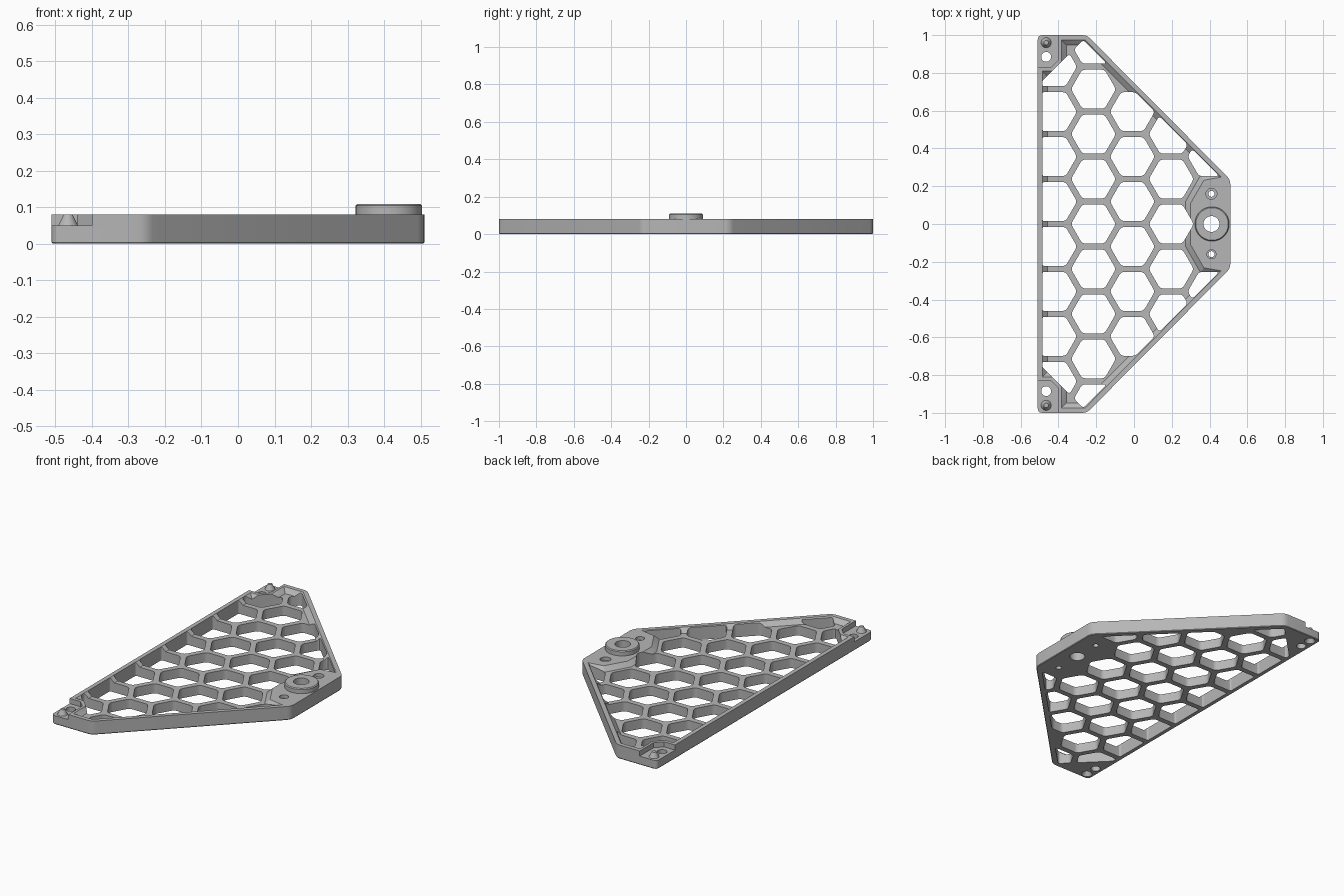
import bpy, bmesh, math
from mathutils import Vector

cube = bpy.data.objects.get("Cube")
if cube:
    bpy.data.objects.remove(cube, do_unlink=True)

grey = bpy.data.materials.new("light grey plastic")
grey.use_nodes = True
colour = (0.47, 0.47, 0.47, 1)
grey.diffuse_color = colour
grey.node_tree.nodes["Principled BSDF"].inputs["Base Color"].default_value = colour

HEIGHT, FLOOR, TAB = 0.08, 0.056, 0.05
PITCH = 0.238


def inset(poly, d):
    """Move every edge of a counter-clockwise polygon inward by d."""
    out = []
    for i, p in enumerate(poly):
        a = (p - poly[i - 1]).normalized()
        b = (poly[(i + 1) % len(poly)] - p).normalized()
        n1, n2 = Vector((-a.y, a.x)), Vector((-b.y, b.x))
        out.append(p + d * (n1 + n2) / (1 + n1.dot(n2)))
    return out


def rounded(poly, r, steps=4):
    """Replace each corner with a short curve."""
    out = []
    for i, p in enumerate(poly):
        a, b = poly[i - 1] - p, poly[(i + 1) % len(poly)] - p
        t = min(r, 0.45 * a.length, 0.45 * b.length)
        a, b = p + a.normalized() * t, p + b.normalized() * t
        for s in range(steps + 1):
            u = s / steps
            out.append(a * (1 - u) ** 2 + p * 2 * u * (1 - u) + b * u * u)
    return out


def clip(poly, nx, ny, limit):
    """Keep the part of a convex polygon where nx*x + ny*y < limit."""
    out = []
    for i, q in enumerate(poly):
        p = poly[i - 1]
        dp, dq = nx * p.x + ny * p.y - limit, nx * q.x + ny * q.y - limit
        if dp * dq < 0:
            out.append(p.lerp(q, dp / (dp - dq)))
        if dq <= 0:
            out.append(q)
    return out


def area(poly):
    return sum(poly[i - 1].cross(p) for i, p in enumerate(poly)) / 2


def circle(x, y, r, n=32):
    return [Vector((x + r * math.cos(math.tau * i / n), y + r * math.sin(math.tau * i / n)))
            for i in range(n)]


def loft(bm, rings):
    """Closed solid through a list of (polygon, z) rings."""
    loops = [[bm.verts.new((p.x, p.y, z)) for p in poly] for poly, z in rings]
    bm.faces.new(loops[0][::-1])
    bm.faces.new(loops[-1])
    for low, high in zip(loops, loops[1:]):
        for i in range(len(low)):
            bm.faces.new((low[i - 1], low[i], high[i], high[i - 1]))


def make(name, solids):
    bm = bmesh.new()
    for rings in solids:
        loft(bm, rings)
    bmesh.ops.recalc_face_normals(bm, faces=bm.faces)
    mesh = bpy.data.meshes.new(name)
    bm.to_mesh(mesh)
    bm.free()
    mesh.materials.append(grey)
    ob = bpy.data.objects.new(name, mesh)
    bpy.context.collection.objects.link(ob)
    return ob


def cut(target, name, solids):
    cutter = make(name, solids)
    cutter.hide_render = True
    mod = target.modifiers.new(name, 'BOOLEAN')
    mod.operation, mod.solver, mod.object = 'DIFFERENCE', 'EXACT', cutter
    bpy.context.view_layer.objects.active = target
    bpy.ops.object.modifier_apply(modifier=name)
    bpy.data.objects.remove(cutter, do_unlink=True)


def mirrored(half):
    """Complete a clockwise upper half outline and return it counter-clockwise."""
    up = [Vector(p) for p in half]
    return up[::-1] + [Vector((p.x, -p.y)) for p in up]


def drill(x, y, r, z0=-0.02, z1=0.15):
    return [(circle(x, y, r), z0), (circle(x, y, r), z1)]


# Plate with a rounded six-sided outline
outline = rounded(mirrored([(-0.51, 1), (-0.25, 1), (0.51, 0.235)]), 0.025)
plate = make("frame_plate", [[(inset(outline, 0.003), 0), (outline, 0.004), (outline, HEIGHT)]])

# Lowered web with sloped sides, leaving the rim, hub and corner walls high
recess = mirrored([(-0.485, 0.81), (-0.43, 0.81), (-0.385, 0.86), (-0.385, 0.975),
                   (-0.26, 0.975), (0.462, 0.248), (0.37, 0.232), (0.3, 0.11)])
cut(plate, "web_recess", [[(inset(recess, 0.028), FLOOR), (recess, HEIGHT), (recess, 0.12)]])

# Corner tabs stepped down from the rim
tabs = []
for s in (1, -1):
    tab = [Vector((x, s * y)) for x, y in
           ((-0.6, 0.83), (-0.44, 0.83), (-0.4, 0.87), (-0.4, 1.1), (-0.6, 1.1))]
    tabs.append([(tab, TAB), (tab, 0.12)])
cut(plate, "tab_steps", tabs)

# Honeycomb pockets trimmed to the rim, hub and tabs
pockets = []
for col in range(5):
    cx = -0.421 + col * PITCH * math.sqrt(3) / 2
    for row in range(-4, 5):
        cy = (row + (0 if col % 2 else 0.5)) * PITCH
        if col == 4 and abs(cy) < PITCH:
            continue
        hexagon = circle(cx, cy, 0.119, 6)
        limits = [(-1, 0, 0.485)]
        for s in (1, -1):
            limits += [(1, s, 0.705), (0, s, 0.968), (-1, s, 1.243)]
        if col == 4:
            limits.append((0, -math.copysign(1, cy), -0.248))
        for limit in limits:
            hexagon = clip(hexagon, *limit)
        if len(hexagon) > 2 and area(hexagon) > 0.004:
            pocket = rounded(hexagon, 0.018)
            pockets.append([(pocket, -0.02), (pocket, 0.12)])
cut(plate, "honeycomb_pockets", pockets)

# Screw holes with counterbores, tab holes and the sockets under the pegs
holes = [drill(0.41, 0, 0.042)]
bores = []
for s in (1, -1):
    holes += [drill(0.41, s * 0.16, 0.016), drill(-0.465, s * 0.885, 0.026)]
    holes.append([(circle(-0.465, s * 0.96, 0.031), -0.002),
                  (circle(-0.465, s * 0.96, 0.012), 0.03)])
    bores.append(drill(0.41, s * 0.16, 0.029 if s > 0 else 0.024, 0.06))
cut(plate, "holes", holes)
cut(plate, "counterbores", bores)

# Raised pivot boss
boss = make("pivot_boss", [[(circle(0.413, 0, 0.091, 48), HEIGHT - 0.002),
                            (circle(0.413, 0, 0.091, 48), 0.104),
                            (circle(0.413, 0, 0.086, 48), 0.109)]])
cut(boss, "boss_hole", [drill(0.41, 0, 0.042)])

# Tapered locating pegs on the tabs
pegs = [make(side + "_peg", [[(circle(-0.465, y, 0.028), TAB - 0.002),
                              (circle(-0.465, y, 0.012), HEIGHT)]])
        for side, y in (("back", 0.96), ("front", -0.96))]

# Smooth curved walls, keep edges sharp
bpy.ops.object.select_all(action='DESELECT')
for ob in [plate, boss] + pegs:
    ob.select_set(True)
bpy.context.view_layer.objects.active = plate
bpy.ops.object.shade_smooth_by_angle(angle=math.radians(30))
